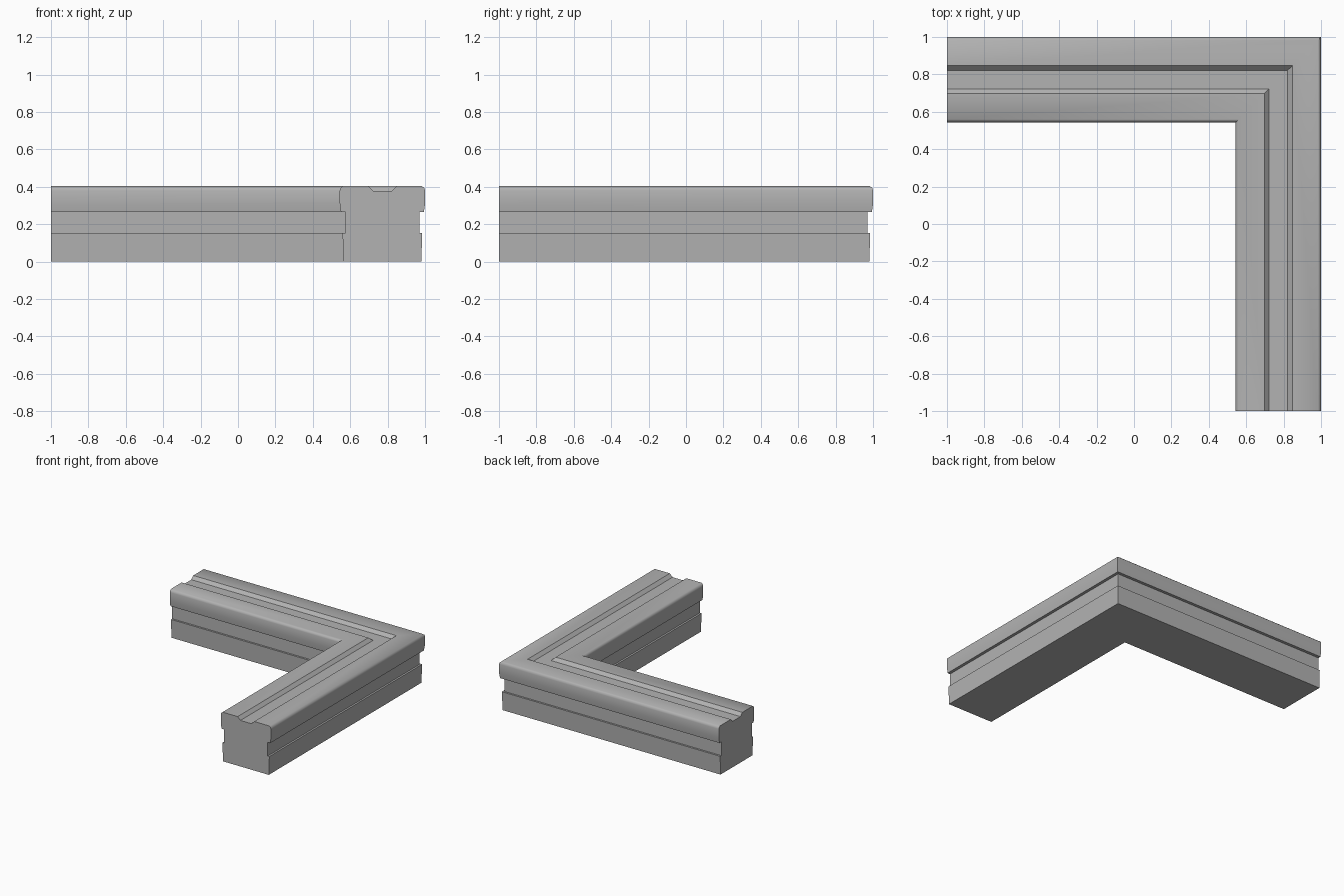
import bpy
import bmesh
from math import radians

cube = bpy.data.objects.get("Cube")
if cube:
    bpy.data.objects.remove(cube, do_unlink=True)

# Plain grey stone
stone = bpy.data.materials.new("grey stone")
stone.use_nodes = True
grey = (0.45, 0.45, 0.45, 1)
stone.diffuse_color = grey
stone.node_tree.nodes["Principled BSDF"].inputs["Base Color"].default_value = grey

# Half of the moulding section, as (offset from the centre line, height)
CENTRE = 0.772
half = [(0.208, 0), (0.213, 0.152), (0.198, 0.152), (0.198, 0.265),
        (0.222, 0.265), (0.228, 0.31), (0.228, 0.38), (0.224, 0.393),
        (0.212, 0.403), (0.075, 0.403), (0.05, 0.378)]
section = [(CENTRE + d, z) for d, z in half]
section += [(CENTRE - d, z) for d, z in reversed(half)]

# Sweep the section round a mitred corner
bm = bmesh.new()
stations = [lambda d: (d, -1), lambda d: (d, d), lambda d: (-1, d)]
rings = [[bm.verts.new((*place(d), z)) for d, z in section] for place in stations]
n = len(section)
for a, b in zip(rings, rings[1:]):
    for i in range(n):
        j = (i + 1) % n
        bm.faces.new((a[i], a[j], b[j], b[i]))
for end in (rings[0], rings[-1]):
    bm.faces.new(end)
bmesh.ops.recalc_face_normals(bm, faces=bm.faces)

mesh = bpy.data.meshes.new("corner_moulding")
bm.to_mesh(mesh)
bm.free()
mesh.materials.append(stone)
moulding = bpy.data.objects.new("corner_moulding", mesh)
bpy.context.collection.objects.link(moulding)

# Soften the rounded shoulders, keep the steps crisp
bpy.ops.object.select_all(action='DESELECT')
moulding.select_set(True)
bpy.context.view_layer.objects.active = moulding
bpy.ops.object.shade_smooth_by_angle(angle=radians(40))
